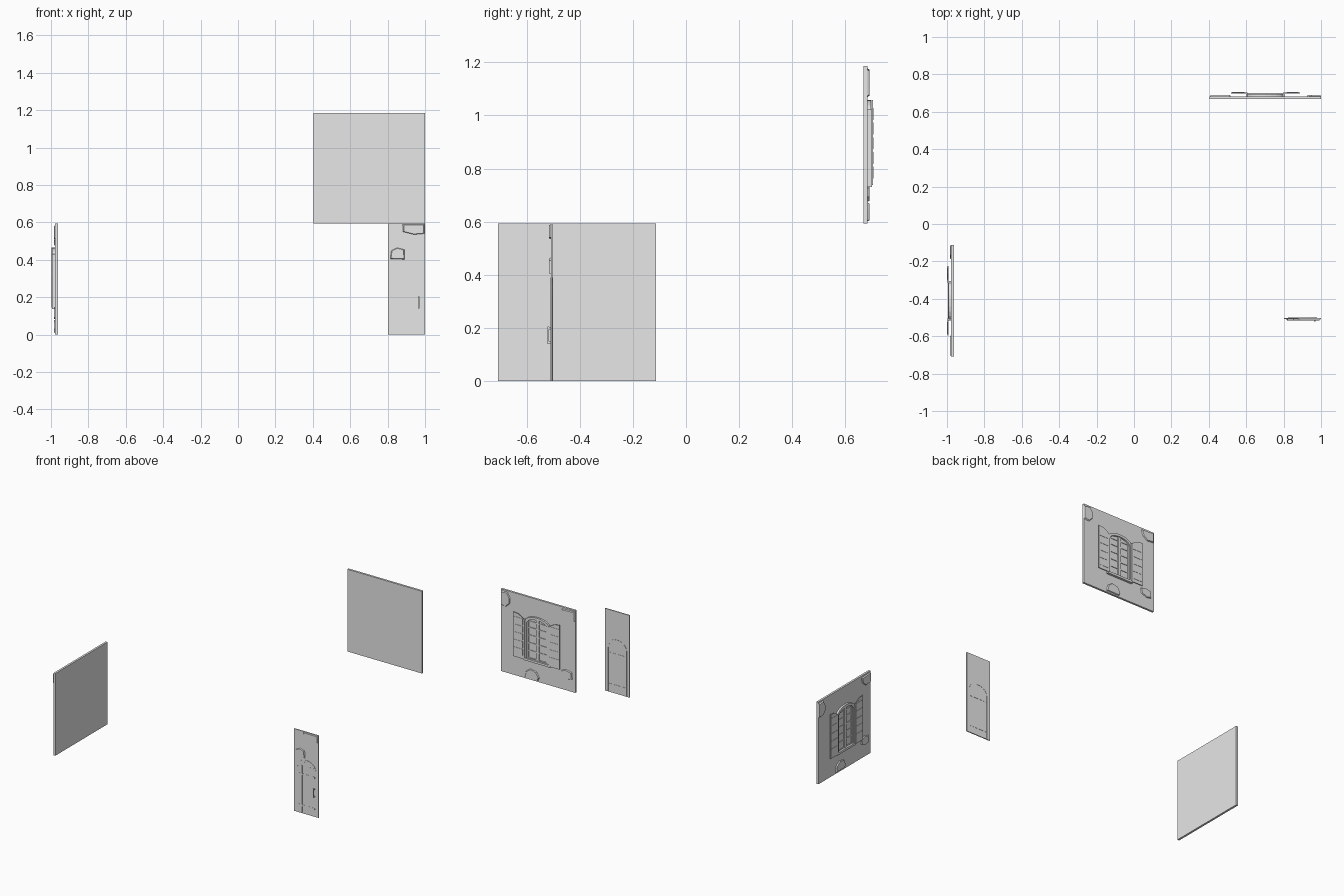
import bpy, math
from mathutils import Matrix, Vector

if "Cube" in bpy.data.objects:
    bpy.data.objects.remove(bpy.data.objects["Cube"])

grey = bpy.data.materials.new("plaster grey")
grey.diffuse_color = (0.8, 0.8, 0.8, 1)
grey.use_nodes = True
grey.node_tree.nodes["Principled BSDF"].inputs["Base Color"].default_value = grey.diffuse_color


def prism(name, profile, y0, y1, place, inset=0.0):
    """Extrude an (x, z) outline from depth y0 to y1; inset shrinks the y1 face."""
    n = len(profile)
    cx = sum(p[0] for p in profile) / n
    cz = sum(p[1] for p in profile) / n
    k = 1 - inset
    verts = [(x, y0, z) for x, z in profile]
    verts += [(cx + (x - cx) * k, y1, cz + (z - cz) * k) for x, z in profile]
    faces = [list(range(n)), list(range(2 * n - 1, n - 1, -1))]
    faces += [[i, i + n, (i + 1) % n + n, (i + 1) % n] for i in range(n)]
    area = sum(profile[i][0] * profile[(i + 1) % n][1] - profile[(i + 1) % n][0] * profile[i][1]
               for i in range(n))
    if (area > 0) != (y1 > y0):
        faces = [f[::-1] for f in faces]
    mesh = bpy.data.meshes.new(name)
    mesh.from_pydata([place @ Vector(v) for v in verts], [], faces)
    mesh.materials.append(grey)
    obj = bpy.data.objects.new(name, mesh)
    bpy.context.collection.objects.link(obj)
    return obj


def box(name, x0, x1, z0, z1, y0, y1, place):
    return prism(name, [(x0, z0), (x1, z0), (x1, z1), (x0, z1)], y0, y1, place)


def arch(half, spring, top, steps=10):
    """Points of a low arch from the left spring to the right spring."""
    return [(-half * math.cos(math.pi * i / steps),
             spring + (top - spring) * math.sin(math.pi * i / steps)) for i in range(steps + 1)]


def window_wall(place):
    """Square wall with an arched window on its +y side."""
    box("wall", -0.2975, 0.2975, 0, 0.593, 0, 0.015, place)

    # Arched window frame, as a ring open at the sill
    outer = [(-0.1, 0.15)] + arch(0.1, 0.415, 0.465) + [(0.1, 0.15)]
    inner = [(-0.084, 0.15)] + arch(0.084, 0.407, 0.447) + [(0.084, 0.15)]
    for i in range(len(outer) - 1):
        prism("window_frame", [outer[i], outer[i + 1], inner[i + 1], inner[i]], 0.014, 0.028, place)

    # Sash, glazing bars and sill
    box("centre_mullion", -0.011, 0.011, 0.15, 0.446, 0.014, 0.023, place)
    for s in (-1, 1):
        a, b = sorted((s * 0.084, s * 0.072))
        box("sash_stile", a, b, 0.15, 0.42, 0.014, 0.021, place)
    for z in (0.155, 0.21, 0.265, 0.32, 0.375, 0.42):
        box("glazing_bar", -0.08, 0.08, z - 0.004, z + 0.004, 0.014, 0.019, place)
    box("window_sill", -0.105, 0.105, 0.137, 0.153, 0.014, 0.032, place)

    # Open shutters, standing off the wall
    for s in (-1, 1):
        prism("shutter", [(s * 0.1, 0.145), (s * 0.185, 0.145), (s * 0.185, 0.465),
                          (s * 0.145, 0.46), (s * 0.1, 0.435)], 0.030, 0.035, place)
        a, b = sorted((s * 0.095, s * 0.104))
        box("shutter_hinge_post", a, b, 0.15, 0.43, 0.014, 0.034, place)
        a, b = sorted((s * 0.108, s * 0.178))
        for i in range(5):
            z = 0.17 + i * 0.055
            box("shutter_slat", a, b, z, z + 0.045, 0.034, 0.037, place)

    # Exposed stones
    stones = [
        [(0.2975, 0.58), (0.245, 0.585), (0.222, 0.545), (0.225, 0.505), (0.255, 0.475), (0.2975, 0.48)],
        [(-0.19, 0.58), (-0.2975, 0.585), (-0.2975, 0.515), (-0.24, 0.51), (-0.205, 0.535)],
        [(0.105, 0.01), (0.095, 0.055), (0.06, 0.08), (0.01, 0.07), (-0.012, 0.03), (0.0, 0.008)],
        [(-0.19, 0.10), (-0.185, 0.135), (-0.22, 0.15), (-0.27, 0.14), (-0.275, 0.09), (-0.235, 0.082)],
    ]
    for s in stones:
        prism("wall_stone", s, 0.014, 0.022, place, 0.12)


# Upper rear wall and the turned left wall
window_wall(Matrix.Translation((0.7025, 0.668, 0.593)))
window_wall(Matrix.Translation((-0.963, -0.41, 0)) @ Matrix.Rotation(math.pi / 2, 4, 'Z'))

# Narrow door wall
door = Matrix.Translation((0.9015, -0.502, 0))
box("door_wall", -0.0985, 0.0985, 0, 0.593, -0.007, 0, door)

# Door trim on both faces
for y0, y1 in ((-0.006, -0.0085), (-0.001, 0.0015)):
    outer = [(-0.078, 0.002)] + arch(0.078, 0.325, 0.39) + [(0.078, 0.002)]
    inner = [(-0.07, 0.002)] + arch(0.07, 0.32, 0.38) + [(0.07, 0.002)]
    for i in range(len(outer) - 1):
        prism("door_frame", [outer[i], outer[i + 1], inner[i + 1], inner[i]], y0, y1, door)
    for z in (0.05, 0.275):
        box("door_batten", -0.068, 0.068, z, z + 0.012, y0, y1, door)

# Door planks
for x0, x1, top in ((-0.067, -0.032, 0.345), (-0.027, 0.002, 0.373), (0.007, 0.067, 0.345)):
    box("door_plank", x0, x1, 0.004, top, -0.006, -0.0078, door)

# Door handle
box("door_handle", 0.06, 0.068, 0.14, 0.205, -0.014, -0.019, door)
for z in (0.142, 0.195):
    box("handle_mount", 0.06, 0.068, z, z + 0.008, -0.006, -0.015, door)

# Stones around the door
for s in ([(-0.022, 0.59), (-0.02, 0.55), (0.04, 0.535), (0.096, 0.54), (0.096, 0.59)],
          [(-0.088, 0.405), (-0.01, 0.402), (-0.012, 0.455), (-0.05, 0.465), (-0.082, 0.45)]):
    prism("door_stone", s, -0.006, -0.014, door, 0.12)
